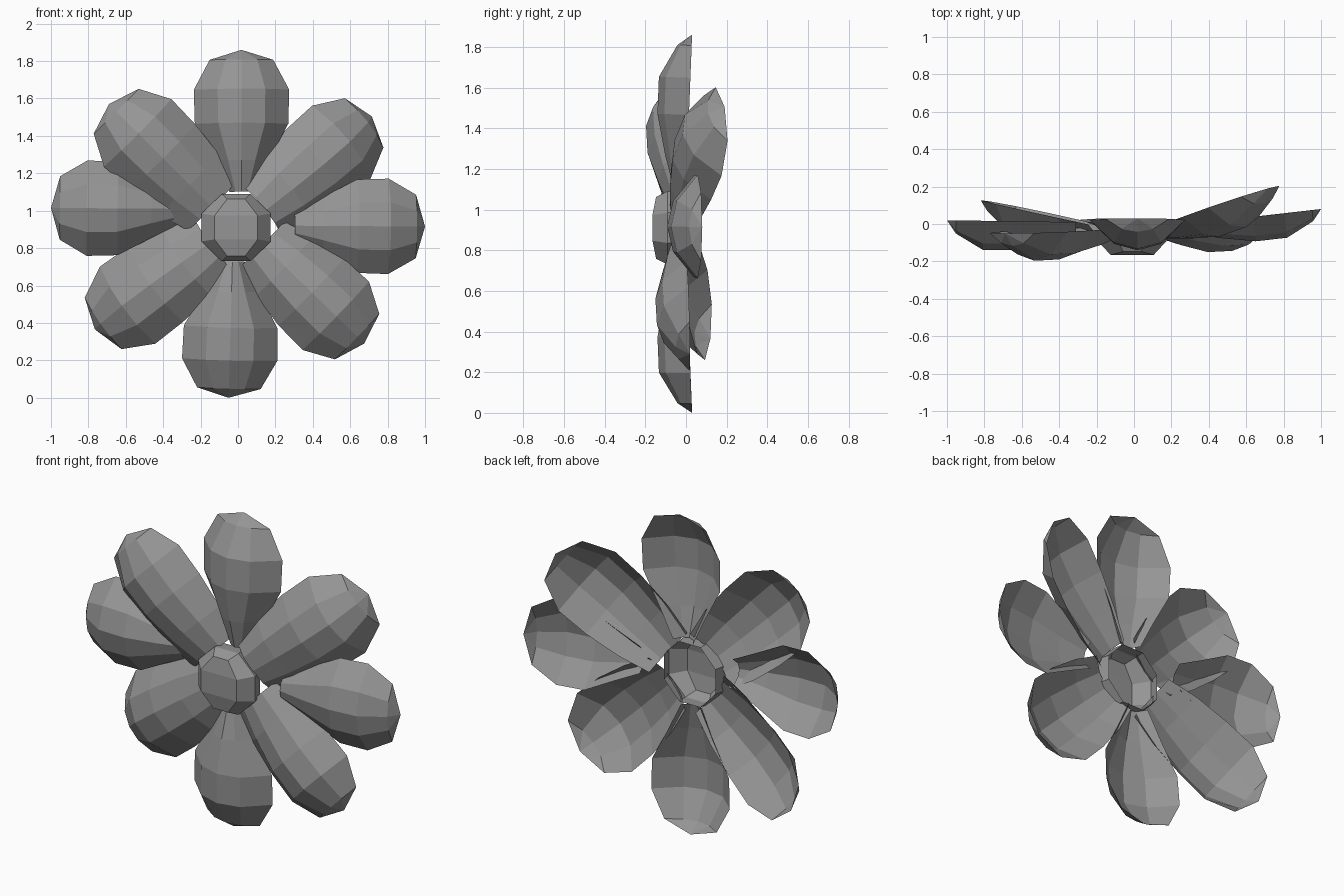
import bpy
import bmesh
import math
from mathutils import Vector

cube = bpy.data.objects.get("Cube")
if cube:
    bpy.data.objects.remove(cube)

grey = bpy.data.materials.new("soft_grey")
grey.use_nodes = True
grey.diffuse_color = (0.3, 0.3, 0.3, 1)
grey.node_tree.nodes["Principled BSDF"].inputs["Base Color"].default_value = (0.3, 0.3, 0.3, 1)


def finish(bm, name):
    mesh = bpy.data.meshes.new(name)
    bm.to_mesh(mesh)
    bm.free()
    mesh.materials.append(grey)
    bpy.context.collection.objects.link(bpy.data.objects.new(name, mesh))


def bridge(bm, a, b, closed=False):
    for i in range(len(a) if closed else len(a) - 1):
        j = (i + 1) % len(a)
        bm.faces.new((a[i], a[j], b[j], b[i]))


# Petal cross-section: sideways position and share of the dome height
SECTION = [(-1, 0), (-0.5, 0.78), (0, 1), (0.5, 0.78), (1, 0)]


def petal(name, root, tip, root_width, roll=0.0, dome=1.0):
    """Open cupped shell bulging to the front, from its root to its pointed tip."""
    root, tip = Vector(root), Vector(tip)
    along = tip - root
    axis = along.normalized()
    side = Vector((axis.z, roll, -axis.x))
    side = (side - axis * side.dot(axis)).normalized()
    front = side.cross(axis).normalized()
    if front.y > 0:
        front.negate()
    # Rows: distance along, half width, dome height
    rows = [(0, root_width, 0.06), (0.22, 0.1 + root_width * 0.7, 0.11),
            (0.48, 0.25, 0.155), (0.72, 0.255, 0.155), (0.93, 0.17, 0.07)]
    bm = bmesh.new()
    grid = [[bm.verts.new(root + along * t + side * u * w + front * h * d * dome)
             for u, h in SECTION] for t, w, d in rows]
    for a, b in zip(grid, grid[1:]):
        bridge(bm, a, b)
    point = bm.verts.new(tip)
    for a, b in zip(grid[-1], grid[-1][1:]):
        bm.faces.new((a, b, point))
    finish(bm, name)


# Upright and sideways petals with narrow roots
petal("top_petal", (0.02, 0, 1.1), (0.018, 0.03, 1.86), 0.065)
petal("bottom_petal", (-0.03, 0, 0.73), (-0.05, 0.03, 0), 0.065)
petal("left_petal", (0.3, 0, 0.92), (1, 0.08, 0.915), 0.08, dome=0.85)
petal("right_petal", (-0.31, 0.01, 1.01), (-1, 0.02, 1.015), 0.08)

# Longer diagonal petals with broad roots
petal("upper_left_petal", (0.13, -0.02, 1.0), (0.715, 0.19, 1.505), 0.17, 0.18)
petal("lower_left_petal", (0.13, -0.01, 0.82), (0.675, 0.02, 0.29), 0.17)
petal("upper_right_petal", (-0.14, -0.02, 1.02), (-0.69, -0.05, 1.57), 0.18)
petal("lower_right_petal", (-0.14, -0.02, 0.83), (-0.765, 0.12, 0.365), 0.18, 0.1)

# Faceted flower centre, taller than wide at the front and open at the back
bm = bmesh.new()
rings = []
# Rings: half width, half height, depth, how far top and bottom fall back
for rx, rz, y, fall in [(0.18, 0.19, -0.02, 0), (0.2, 0.195, -0.09, 0),
                        (0.125, 0.165, -0.165, 0.018)]:
    angles = [math.tau * (i + 0.5) / 8 for i in range(8)]
    rings.append([bm.verts.new((rx * math.cos(a) - 0.01,
                                y + fall * (abs(math.sin(a)) > 0.7),
                                rz * math.sin(a) + 0.91)) for a in angles])
for a, b in zip(rings, rings[1:]):
    bridge(bm, a, b, closed=True)
# Front face as a flat band with a sloping piece above and below
v = rings[-1]
bm.faces.new((v[0], v[3], v[4], v[7]))
bm.faces.new(v[0:4])
bm.faces.new(v[4:8])
bmesh.ops.recalc_face_normals(bm, faces=bm.faces)
finish(bm, "flower_centre")
